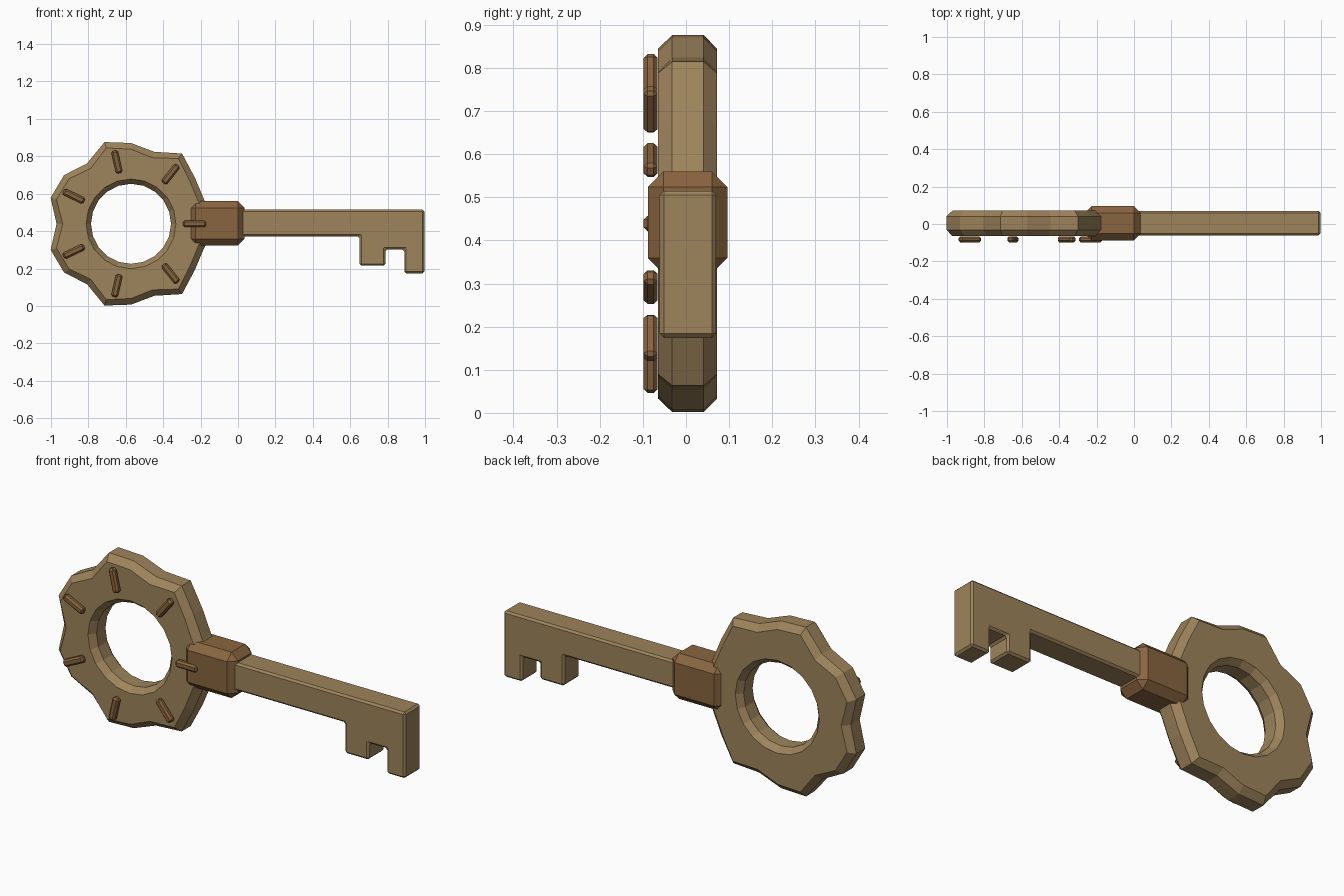
import bpy, bmesh, math
from mathutils import Matrix

if "Cube" in bpy.data.objects:
    bpy.data.objects.remove(bpy.data.objects["Cube"])

CX, CZ = -0.572, 0.439      # centre of the ring head


def material(name, rgb):
    m = bpy.data.materials.new(name)
    m.diffuse_color = (*rgb, 1)
    m.use_nodes = True
    m.node_tree.nodes["Principled BSDF"].inputs["Base Color"].default_value = m.diffuse_color
    return m


BRASS = material("brass", (0.34, 0.23, 0.105))
DARK = material("dark_brass", (0.25, 0.13, 0.05))


def finish(name, bm, mat, bevel=0):
    if bevel:
        bmesh.ops.bevel(bm, geom=bm.edges[:], offset=bevel, segments=1,
                        profile=0.5, affect='EDGES')
    bmesh.ops.recalc_face_normals(bm, faces=bm.faces[:])
    me = bpy.data.meshes.new(name)
    bm.to_mesh(me)
    bm.free()
    me.materials.append(mat)
    ob = bpy.data.objects.new(name, me)
    bpy.context.collection.objects.link(ob)
    return ob


def box(name, lo, hi, bevel, mat):
    bm = bmesh.new()
    bmesh.ops.create_cube(bm, size=1)
    for v in bm.verts:
        v.co = [l + (c + 0.5) * (h - l) for c, l, h in zip(v.co, lo, hi)]
    return finish(name, bm, mat, bevel)


# Scalloped ring head: chamfered section swept through 20 steps
N = 20
bm = bmesh.new()
rows = []
for i in range(N):
    a = 2 * math.pi * i / N
    ro = 0.432 + 0.034 * math.cos(7 * a)
    ri = 0.214
    section = [(ro - 0.033, -0.065), (ro, -0.032), (ro, 0.041), (ro - 0.033, 0.072),
               (ri + 0.026, 0.072), (ri, 0.041), (ri, -0.032), (ri + 0.026, -0.065)]
    rows.append([bm.verts.new((CX + r * math.cos(a), y, CZ + r * math.sin(a)))
                 for r, y in section])
for i in range(N):
    p, q = rows[i], rows[(i + 1) % N]
    for j in range(8):
        k = (j + 1) % 8
        bm.faces.new((p[j], p[k], q[k], q[j]))
finish("ring_head", bm, BRASS)

# Seven raised radial marks on the front of the ring
for i in range(7):
    tick = box(f"ring_mark_{i + 1}", (0.278, -0.098, -0.018), (0.401, -0.066, 0.018),
               0.009, DARK)
    tick.data.transform(Matrix.Translation((CX, 0, CZ))
                        @ Matrix.Rotation(-2 * math.pi * i / 7, 4, 'Y'))

# Collar joining ring and shaft
box("collar", (-0.263, -0.088, 0.323), (0.035, 0.096, 0.56), 0.036, DARK)

# Shaft with two teeth, extruded from its side profile
profile = [(-0.02, 0.515), (0.996, 0.515), (0.996, 0.174), (0.889, 0.174), (0.889, 0.302),
           (0.788, 0.302), (0.788, 0.215), (0.65, 0.215), (0.65, 0.372), (-0.02, 0.372)]
bm = bmesh.new()
face = bm.faces.new([bm.verts.new((x, -0.061, z)) for x, z in profile])
ext = bmesh.ops.extrude_face_region(bm, geom=[face], use_keep_orig=True)
bmesh.ops.translate(bm, vec=(0, 0.131, 0),
                    verts=[g for g in ext["geom"] if isinstance(g, bmesh.types.BMVert)])
bmesh.ops.recalc_face_normals(bm, faces=bm.faces[:])
finish("shaft_and_teeth", bm, BRASS, 0.01)
